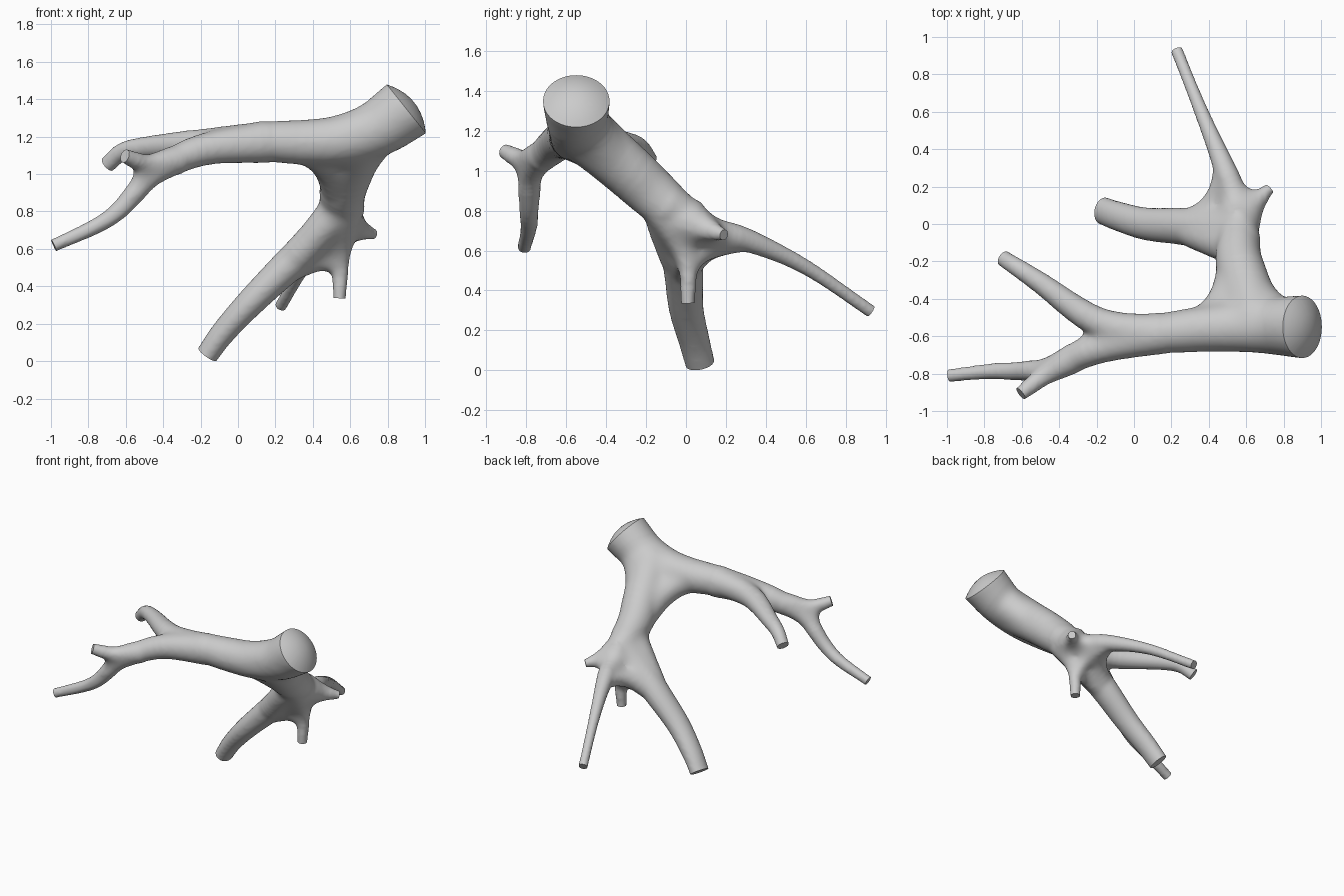
import bpy, bmesh, math
from mathutils import Vector

cube = bpy.data.objects.get("Cube")
if cube:
    bpy.data.objects.remove(cube, do_unlink=True)

VOXEL = 0.012
bm = bmesh.new()
cuts = []   # sawn ends: centre, outward normal, radius, dome height
forks = []  # places to blend: centre, reach


def tube(path, flat=1.0, sides=24):
    """Closed tube along (point, radius) pairs, squashed towards its end by flat."""
    rings = []
    last = len(path) - 1
    for i, (p, r) in enumerate(path):
        t = (path[min(i + 1, last)][0] - path[max(i - 1, 0)][0]).normalized()
        side = Vector((0, 1, 0))
        side = (side - t * side.dot(t)).normalized()
        up = t.cross(side) * (1 + (flat - 1) * i / last)
        r += 0.00014 / r  # allowance for the later smoothing
        rings.append([bm.verts.new(p + r * (side * math.cos(a) + up * math.sin(a)))
                      for a in (2 * math.pi * k / sides for k in range(sides))])
    for a, b in zip(rings, rings[1:]):
        for k in range(sides):
            bm.faces.new((a[k], a[(k + 1) % sides], b[(k + 1) % sides], b[k]))
    bm.faces.new(rings[0][::-1])
    bm.faces.new(rings[-1])


def limb(points, r0, r1, power=1.0, flat=1.0, root_cut=None):
    """Tapering limb on a smooth curve; it runs past each sawn end."""
    p = [Vector(q) for q in points]
    p = [2 * p[0] - p[1]] + p + [2 * p[-1] - p[-2]]
    line = []
    for a, b, c, d in zip(p, p[1:], p[2:], p[3:]):
        for k in range(10):
            t = k / 10
            line.append(0.5 * (2 * b + (c - a) * t + (2 * a - 5 * b + 4 * c - d) * t * t
                               + (3 * b - a - 3 * c + d) * t ** 3))
    line.append(p[-2])
    run = [0.0]
    for a, b in zip(line, line[1:]):
        run.append(run[-1] + (b - a).length)
    path = [(q, r1 + (r0 - r1) * (1 - s / run[-1]) ** power) for q, s in zip(line, run)]
    d = (line[-1] - line[-2]).normalized()
    cuts.append((line[-1], d, r1, 0))
    full = path + [(line[-1] + d * 0.06, r1)]
    if root_cut:
        d = Vector(root_cut).normalized()
        cuts.append((line[0], d, r0, 0.055))
        full.insert(0, (line[0] + d * 0.12, r0))
    tube(full, flat)
    return path


def web(limb_a, ta, limb_b, tb, bend, reach):
    """Curved fillet joining two limbs across their fork."""
    (a, ra), (b, rb) = (m[round(t * (len(m) - 1))] for m, t in ((limb_a, ta), (limb_b, tb)))
    c = Vector(bend)
    tube([(a * (1 - t) ** 2 + c * 2 * t * (1 - t) + b * t * t, 0.85 * (ra + (rb - ra) * t))
          for t in (k / 12 for k in range(13))])
    forks.append((c, reach))


# Trunk running into the raised side branch
trunk = limb([(0.90, -0.55, 1.342), (0.74, -0.545, 1.235), (0.56, -0.55, 1.178), (0.38, -0.56, 1.163),
              (0.1, -0.58, 1.168), (-0.2, -0.52, 1.155), (-0.5, -0.315, 1.135), (-0.62, -0.235, 1.11),
              (-0.697, -0.185, 1.045)], 0.168, 0.042, 1.15, root_cut=(0.78, 0, 0.625))
# Side branch with the drooping twig, and the short twig beside it
droop = limb([(0.15, -0.58, 1.167), (-0.2, -0.665, 1.12), (-0.45, -0.77, 0.995),
              (-0.63, -0.787, 0.805), (-0.76, -0.787, 0.715), (-0.985, -0.81, 0.612)], 0.115, 0.032, 1.4)
short = limb([(-0.32, -0.715, 1.07), (-0.48, -0.81, 1.045), (-0.605, -0.907, 1.09)], 0.08, 0.035)
# Descending limb ending in the thick leg
leg = limb([(0.66, -0.54, 1.21), (0.565, -0.22, 0.93), (0.53, -0.05, 0.745), (0.28, -0.015, 0.515),
            (0.07, 0.0, 0.31), (-0.08, 0.04, 0.145), (-0.163, 0.07, 0.03)], 0.155, 0.074, 1.2, flat=0.8)
# Downward twig, long rear twig and broken knob
down = limb([(0.56, -0.12, 0.82), (0.55, 0.0, 0.56), (0.542, 0.01, 0.33)], 0.11, 0.031, 1.3)
rear = limb([(0.56, -0.1, 0.82), (0.55, 0.1, 0.70), (0.475, 0.32, 0.64), (0.36, 0.6, 0.51),
             (0.23, 0.925, 0.29)], 0.12, 0.03, 2.5)
knob = limb([(0.56, 0.01, 0.735), (0.63, 0.1, 0.70), (0.725, 0.19, 0.672)], 0.125, 0.024, 1.1)
# Fillets at the forks
web(trunk, 0.44, leg, 0.28, (0.56, -0.52, 1.13), 0.3)
web(trunk, 0.06, leg, 0.28, (0.60, -0.46, 1.12), 0.3)
web(trunk, 0.66, droop, 0.38, (-0.05, -0.58, 1.155), 0.24)
web(short, 0.7, droop, 0.55, (-0.48, -0.79, 1.0), 0.13)
web(leg, 0.25, leg, 0.52, (0.46, -0.11, 0.70), 0.2)
web(leg, 0.52, down, 0.75, (0.53, 0.0, 0.6), 0.2)
web(leg, 0.52, rear, 0.5, (0.48, 0.06, 0.64), 0.2)
web(down, 0.7, rear, 0.5, (0.54, 0.04, 0.61), 0.15)
web(knob, 0.7, rear, 0.5, (0.56, 0.12, 0.68), 0.15)

# Fuse the limbs into one skin
bmesh.ops.recalc_face_normals(bm, faces=bm.faces)
mesh = bpy.data.meshes.new("branch")
bm.to_mesh(mesh)
bm.free()
branch = bpy.data.objects.new("branch", mesh)
bpy.context.collection.objects.link(branch)
bpy.ops.object.select_all(action='DESELECT')
branch.select_set(True)
bpy.context.view_layer.objects.active = branch
fuse = branch.modifiers.new("fuse", 'REMESH')
fuse.mode = 'VOXEL'
fuse.voxel_size = VOXEL
bpy.ops.object.modifier_apply(modifier=fuse.name)
bm = bmesh.new()
bm.from_mesh(branch.data)


def smooth(verts, times):
    for _ in range(times):
        bmesh.ops.smooth_vert(bm, verts=verts, factor=0.5, use_axis_x=True, use_axis_y=True, use_axis_z=True)


# Blend the forks, strongest at their centres
smooth(bm.verts[:], 8)
for centre, reach in forks:
    for shell in (1.0, 0.85, 0.7):
        smooth([v for v in bm.verts if (v.co - centre).length < reach * shell], 8)

# Saw the ends flat, doming the trunk's end
for co, normal, r, dome in cuts:
    faces = [f for f in bm.faces if (f.calc_center_median() - co).length < 1.6 * r + 0.08]
    edges = {e for f in faces for e in f.edges}
    verts = {v for f in faces for v in f.verts}
    bmesh.ops.bisect_plane(bm, geom=faces + list(edges) + list(verts), plane_co=co, plane_no=normal,
                           clear_outer=True)
    cap = bmesh.ops.holes_fill(bm, edges=[e for e in bm.edges if e.is_boundary], sides=0)["faces"]
    if dome:
        rim = [v.co.copy() for v in cap[0].verts]
        middle = sum(rim, Vector()) / len(rim)
        for k in (0.85, 0.65, 0.4, 0.15):
            moved = bmesh.ops.extrude_face_region(bm, geom=cap)["geom"]
            bmesh.ops.delete(bm, geom=cap, context='FACES_ONLY')
            cap = [g for g in moved if isinstance(g, bmesh.types.BMFace)]
            for v, start in zip(cap[0].verts, rim):
                v.co = middle + (start - middle) * k + normal * dome * (1 - k * k)
bmesh.ops.recalc_face_normals(bm, faces=bm.faces)

# Stand it on the ground
low = min(v.co.z for v in bm.verts)
bmesh.ops.translate(bm, verts=bm.verts, vec=(0, 0, -low))
bm.to_mesh(branch.data)
bm.free()

# Plain grey
grey = bpy.data.materials.new("grey")
grey.use_nodes = True
colour = (0.6, 0.6, 0.6, 1)
grey.diffuse_color = colour
grey.node_tree.nodes["Principled BSDF"].inputs["Base Color"].default_value = colour
branch.data.materials.clear()
branch.data.materials.append(grey)
bpy.ops.object.shade_smooth_by_angle(angle=math.radians(38))
